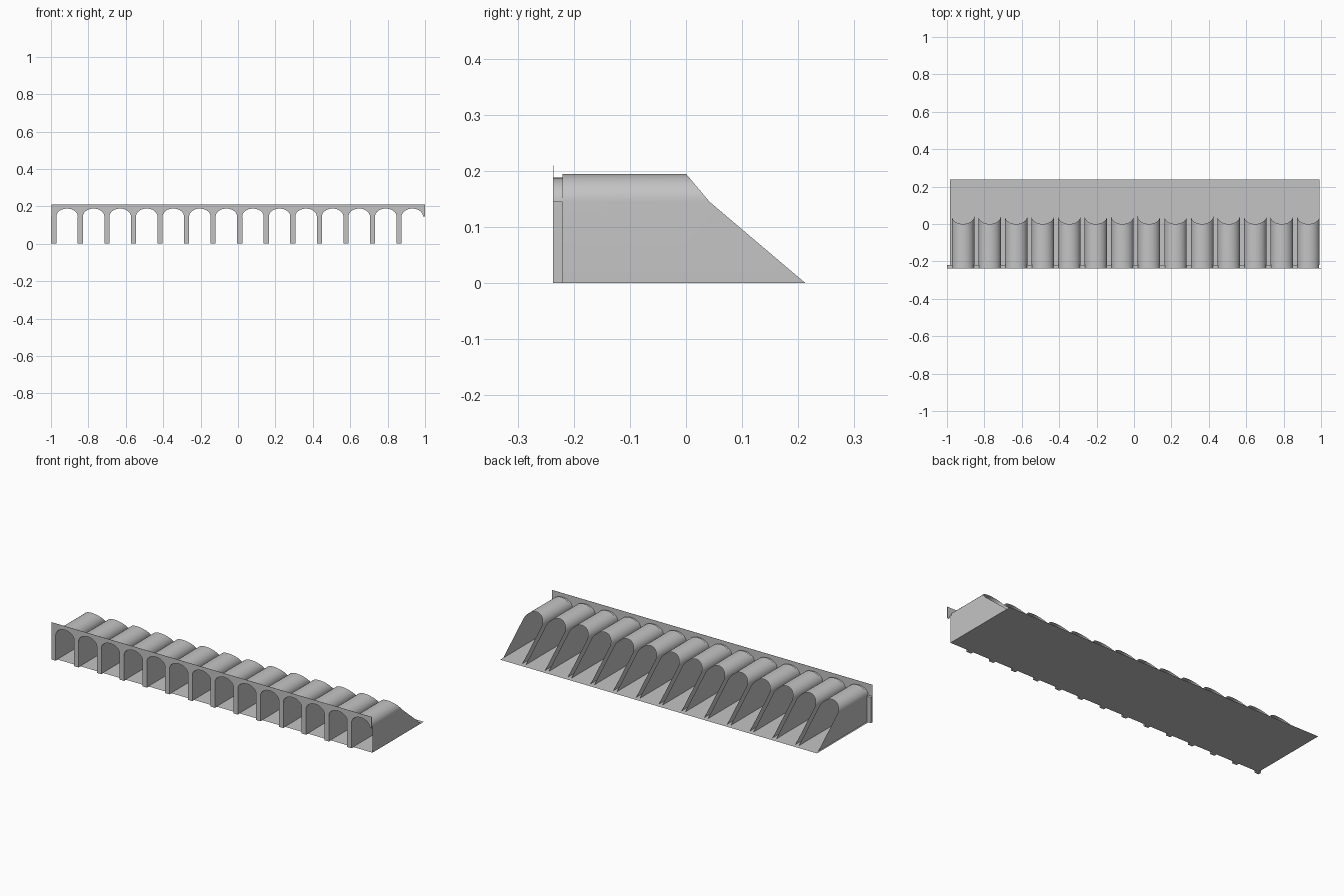
import bpy, math

if "Cube" in bpy.data.objects:
    bpy.data.objects.remove(bpy.data.objects["Cube"])

BAYS, PITCH = 14, 0.142
FIRST = -0.914            # centre of first vault
SPRING, TOP = 0.145, 0.21
Y_FRONT, Y_VAULT = -0.237, -0.22

grey = bpy.data.materials.new("stone_grey")
grey.diffuse_color = (0.55, 0.55, 0.55, 1)
grey.use_nodes = True
grey.node_tree.nodes["Principled BSDF"].inputs["Base Color"].default_value = grey.diffuse_color


def make(name, verts, faces, smooth=False):
    me = bpy.data.meshes.new(name)
    me.from_pydata(verts, [], faces)
    me.materials.append(grey)
    ob = bpy.data.objects.new(name, me)
    bpy.context.collection.objects.link(ob)
    if smooth:
        bpy.ops.object.select_all(action='DESELECT')
        ob.select_set(True)
        bpy.context.view_layer.objects.active = ob
        bpy.ops.object.shade_smooth_by_angle(angle=math.radians(35))
    return ob


def arc(cx, half, rise, n=20):
    """Half ellipse from left to right, as (x, z) points."""
    return [(cx - half * math.cos(math.pi * i / n),
             SPRING + rise * math.sin(math.pi * i / n)) for i in range(n + 1)]


def sheet(name, a, b, smooth=True):
    """Strip of quads joining two point rows."""
    n = len(a)
    return make(name, a + b, [(i, i + 1, n + i + 1, n + i) for i in range(n - 1)], smooth)


def back_y(z):
    """Sloping rear cut of the vaults."""
    if z < SPRING:
        return 0.213 - z * 0.171 / SPRING
    return 0.042 * (0.195 - z) / 0.05


# floor sheet
make("floor", [(-0.983, Y_VAULT, 0), (0.993, Y_VAULT, 0), (0.993, 0.237, 0), (-0.983, 0.237, 0)],
     [(0, 1, 2, 3)])

front_low = [(-0.997, SPRING)]
for k in range(BAYS):
    cx = FIRST + PITCH * k

    # open vault with side walls and a sloping rear end
    prof = [(cx - 0.06, 0)] + arc(cx, 0.06, 0.05) + [(cx + 0.06, 0)]
    sheet("vault_%02d" % k, [(x, Y_VAULT, z) for x, z in prof],
          [(x, back_y(z), z) for x, z in prof])

    # arch lining between the front wall and the vault
    inner = arc(cx, 0.0575, 0.043)
    sheet("arch_lining_%02d" % k, [(x, Y_FRONT, z) for x, z in inner],
          [(x, Y_VAULT, z) for x, z in inner])
    front_low += inner

    # pillar on the left of each bay
    px, w = cx - PITCH / 2, 0.0138
    v = [(px + sx * w, y, z) for z in (0, SPRING) for sx, y in
         ((-1, Y_FRONT), (1, Y_FRONT), (1, Y_VAULT), (-1, Y_VAULT))]
    make("pillar_%02d" % k, v, [(3, 2, 1, 0), (4, 5, 6, 7), (0, 1, 5, 4),
                                (1, 2, 6, 5), (2, 3, 7, 6), (3, 0, 4, 7)])

# thin front wall with arched openings
front_low.append((1.0, SPRING))
wall = sheet("front_wall", [(x, Y_FRONT + 0.0005, z) for x, z in front_low],
             [(x, Y_FRONT + 0.0005, TOP) for x, z in front_low], smooth=False)
m = wall.modifiers.new("thickness", 'SOLIDIFY')
m.thickness = 0.001
m.offset = 0
